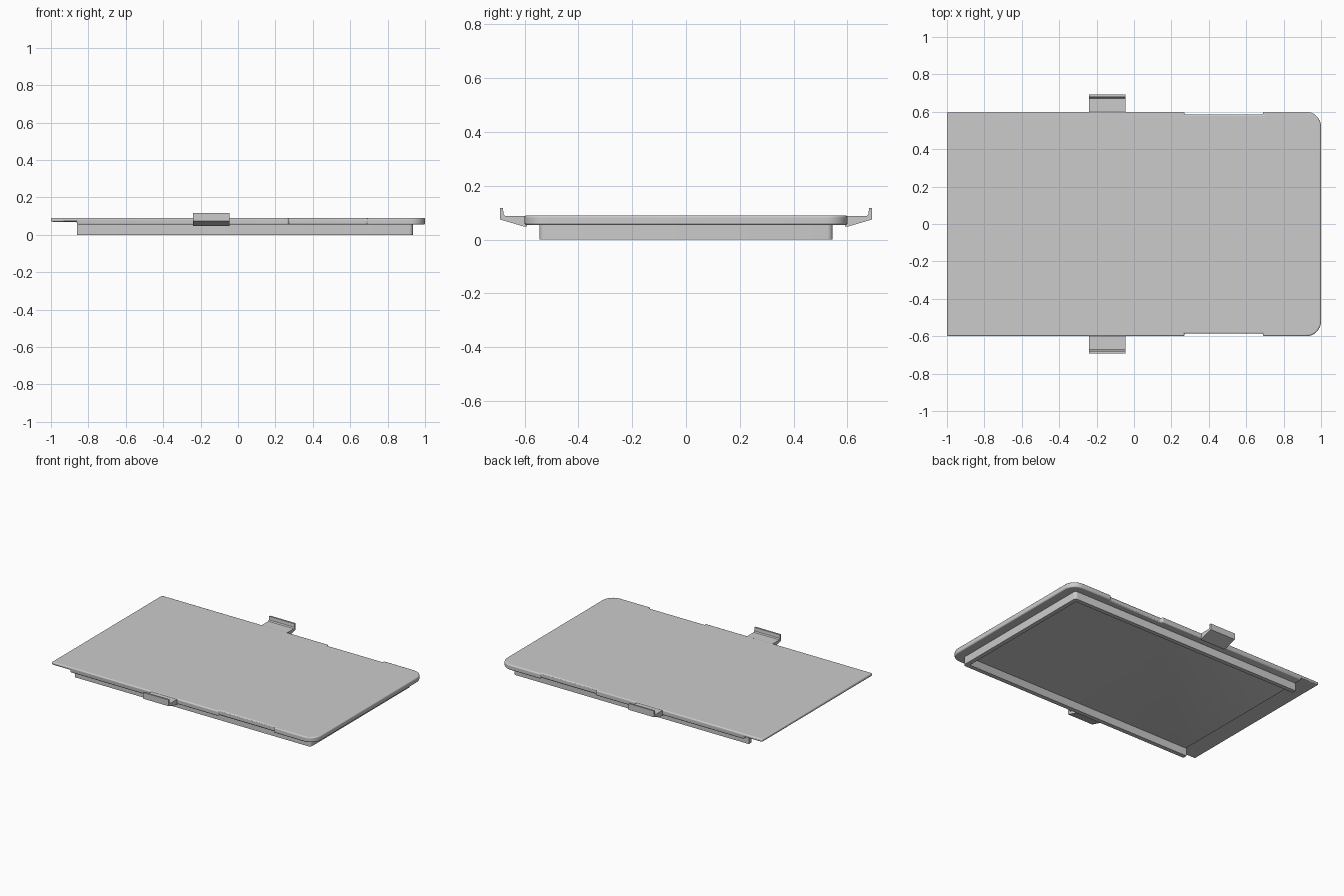
import bpy
import bmesh
import math

cube = bpy.data.objects.get("Cube")
if cube:
    bpy.data.objects.remove(cube, do_unlink=True)

grey = bpy.data.materials.new("light_grey_plastic")
grey.use_nodes = True
colour = (0.6, 0.6, 0.6, 1)
grey.diffuse_color = colour
grey.node_tree.nodes["Principled BSDF"].inputs["Base Color"].default_value = colour


def extrude(name, points, direction):
    """Extrude a closed planar outline into a solid."""
    bm = bmesh.new()
    face = bm.faces.new([bm.verts.new(p) for p in points])
    out = bmesh.ops.extrude_face_region(bm, geom=[face])
    moved = [v for v in out["geom"] if isinstance(v, bmesh.types.BMVert)]
    bmesh.ops.translate(bm, verts=moved, vec=direction)
    bmesh.ops.recalc_face_normals(bm, faces=bm.faces)
    mesh = bpy.data.meshes.new(name)
    bm.to_mesh(mesh)
    bm.free()
    mesh.materials.append(grey)
    obj = bpy.data.objects.new(name, mesh)
    bpy.context.collection.objects.link(obj)
    return obj


def arc(cx, cy, radius, steps=8):
    """Quarter arc from +x round to +y."""
    angles = [math.pi / 2 * i / steps for i in range(steps + 1)]
    return [(cx + radius * math.cos(a), cy + radius * math.sin(a)) for a in angles]


def mirrored(half):
    """Complete an outline from its +y half, listed from +x to -x."""
    return half + [(x, -y) for x, y in reversed(half)]


def at_height(outline, z):
    return [(x, y, z) for x, y in outline]


def smooth(obj):
    bpy.ops.object.select_all(action="DESELECT")
    obj.select_set(True)
    bpy.context.view_layer.objects.active = obj
    bpy.ops.object.shade_smooth_by_angle(angle=math.radians(35))


# Cover plate: rounded at one end, shallow notches in both long sides
notches = [(0.69, 0.6), (0.69, 0.585), (0.27, 0.585), (0.27, 0.6)]
plate_half = arc(0.92, 0.52, 0.08) + notches + [(-1, 0.6)]
plate = extrude("cover_plate", at_height(mirrored(plate_half), 0.054), (0, 0, 0.036))

# Thin lip: the underside steps up at the square end
cutter = extrude("lip_cutter", at_height(mirrored([(-0.86, 0.8), (-1.2, 0.8)]), 0), (0, 0, 0.07))
cutter.hide_render = True
cutter.hide_viewport = True
step = plate.modifiers.new("lip_step", "BOOLEAN")
step.operation = "DIFFERENCE"
step.solver = "EXACT"
step.object = cutter
edge = plate.modifiers.new("edge_rounding", "BEVEL")
edge.width = 0.008
edge.segments = 3
edge.limit_method = "ANGLE"
edge.angle_limit = math.radians(60)
smooth(plate)

# Locating rib: a U-shaped wall under the plate, open at the lip
rib_half = arc(0.915, 0.525, 0.02, 5) + [(-0.86, 0.545)]
inner_half = arc(0.9, 0.51, 0.005, 3) + [(-0.86, 0.515)]
outer = mirrored(rib_half)
inner = mirrored(inner_half)
n, m = len(rib_half), len(inner_half)
outer_path = outer[n:] + outer[:n]
inner_path = inner[m:] + inner[:m]
rib = extrude("locating_rib", at_height(outer_path + inner_path[::-1], 0), (0, 0, 0.055))
smooth(rib)

# Side clips: wedge arm with an upturned finger tab
clip_profile = [(0.59, 0.048), (0.6, 0.048), (0.692, 0.075), (0.692, 0.118),
                (0.68, 0.118), (0.678, 0.094), (0.672, 0.087), (0.59, 0.087)]
for name, side in (("front_clip", -1), ("back_clip", 1)):
    extrude(name, [(-0.24, side * y, z) for y, z in clip_profile], (0.195, 0, 0))
